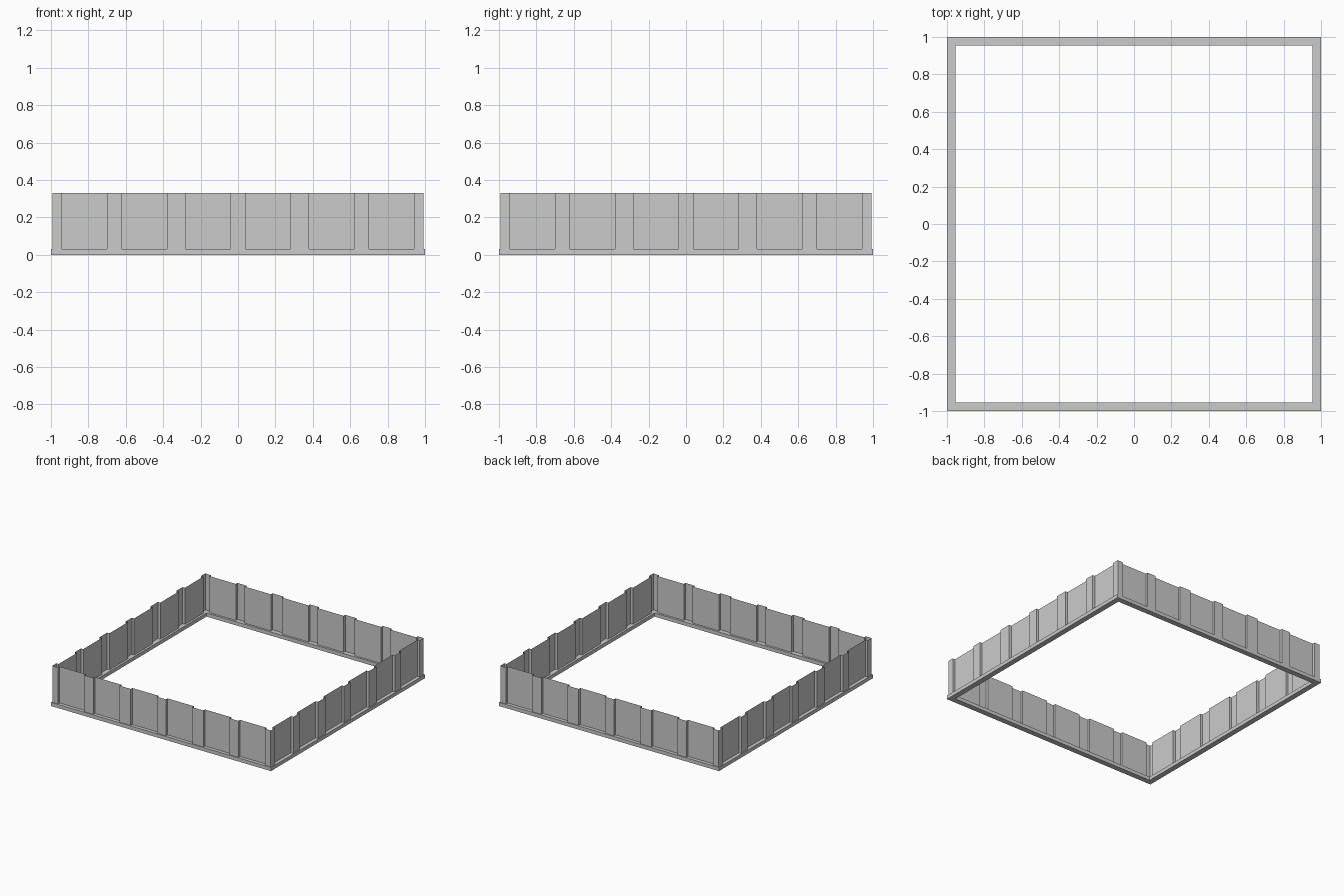
import bpy
import bmesh
from math import pi
from mathutils import Matrix

cube = bpy.data.objects.get("Cube")
if cube:
    bpy.data.objects.remove(cube, do_unlink=True)

RIB, PANEL = 0.993, 0.972        # distance of ribs and panels from the centre
BASE_TOP, WALL_TOP = 0.03, 0.33
EDGES = (0.04, 0.28, 0.38, 0.62, 0.70, 0.94)   # fold lines on half a side

grey = bpy.data.materials.new("grey_metal")
grey.use_nodes = True
colour = (0.6, 0.6, 0.6, 1)
grey.diffuse_color = colour
grey.node_tree.nodes["Principled BSDF"].inputs["Base Color"].default_value = colour


def add_object(name, bm):
    mesh = bpy.data.meshes.new(name)
    bm.to_mesh(mesh)
    bm.free()
    mesh.materials.append(grey)
    obj = bpy.data.objects.new(name, mesh)
    bpy.context.collection.objects.link(obj)
    return obj


def side_profile():
    """Folded line of one side: ribs stand out, panels sit back."""
    half = []
    rib = True
    for x in EDGES:
        near, far = (RIB, PANEL) if rib else (PANEL, RIB)
        half += [(x, -near), (x, -far)]
        rib = not rib
    half.append((RIB, -RIB))
    return [(-x, y) for x, y in reversed(half)] + half


# Square base frame, swept from a rectangular section
bm = bmesh.new()
rings = []
for r, z in ((1, 0), (1, BASE_TOP), (0.955, BASE_TOP), (0.955, 0)):
    rings.append([bm.verts.new((x * r, y * r, z))
                  for x, y in ((-1, -1), (1, -1), (1, 1), (-1, 1))])
for i in range(4):
    a, b = rings[i], rings[(i + 1) % 4]
    for j in range(4):
        k = (j + 1) % 4
        bm.faces.new((a[j], a[k], b[k], b[j]))
bmesh.ops.recalc_face_normals(bm, faces=bm.faces)
add_object("base_frame", bm)

# Thin folded sheet wall on each side
for n, name in enumerate(("front_wall", "left_wall", "back_wall", "right_wall")):
    bm = bmesh.new()
    low = [bm.verts.new((x, y, BASE_TOP)) for x, y in side_profile()]
    high = [bm.verts.new((x, y, WALL_TOP)) for x, y in side_profile()]
    for i in range(len(low) - 1):
        bm.faces.new((low[i], low[i + 1], high[i + 1], high[i]))
    bmesh.ops.rotate(bm, verts=bm.verts, matrix=Matrix.Rotation(n * pi / 2, 3, 'Z'))
    add_object(name, bm)
